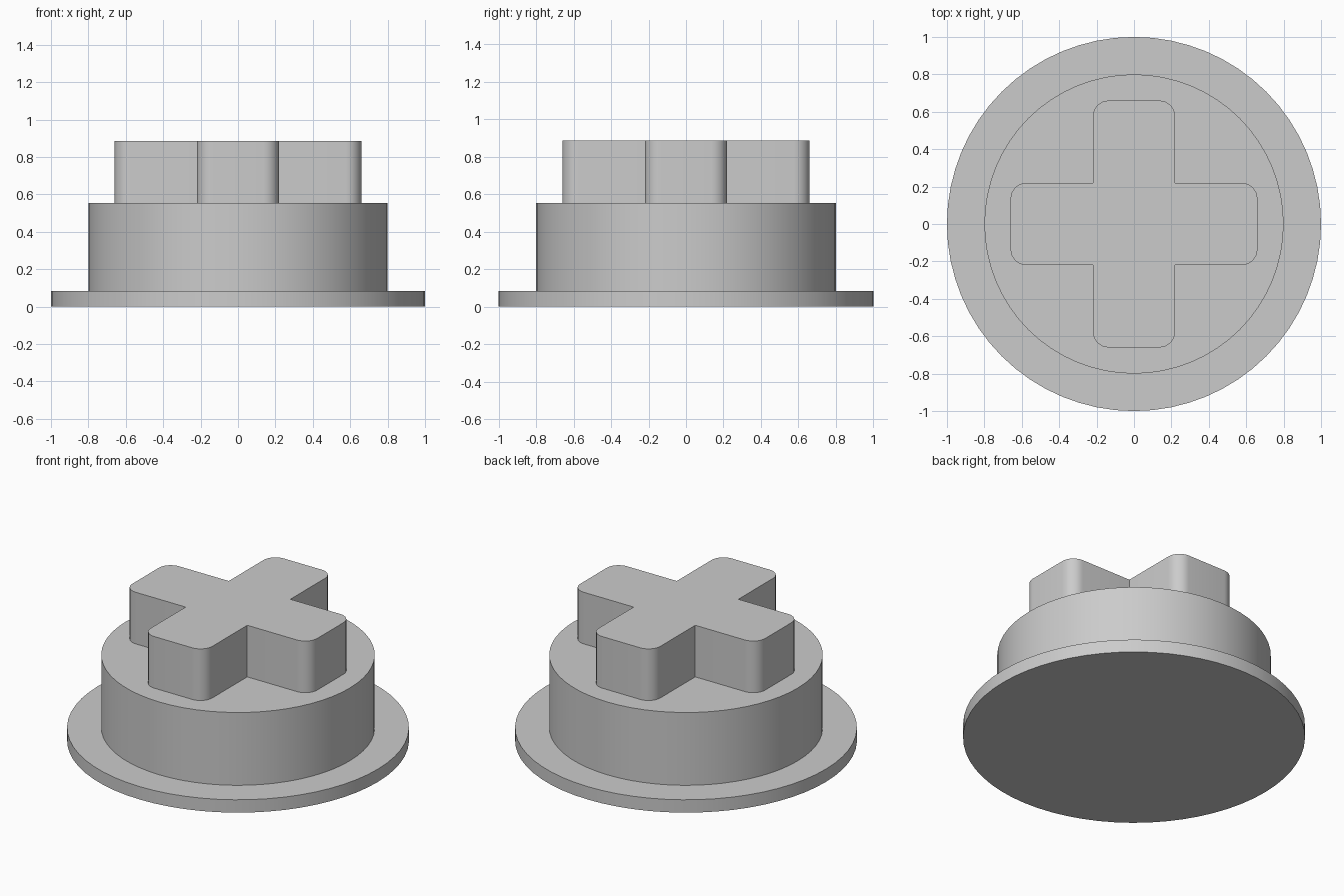
import bpy, bmesh
from math import cos, sin, pi, radians
from mathutils import Matrix, Vector

cube = bpy.data.objects.get("Cube")
if cube:
    bpy.data.objects.remove(cube, do_unlink=True)

# Single plain grey material
GREY = (0.6, 0.6, 0.6, 1)
grey = bpy.data.materials.new("plain grey")
grey.use_nodes = True
grey.diffuse_color = GREY
grey.node_tree.nodes["Principled BSDF"].inputs["Base Color"].default_value = GREY


def extrude_profile(name, points, bottom, top):
    """Raise a closed flat outline into a solid with smooth sides."""
    bm = bmesh.new()
    base = bm.faces.new([bm.verts.new((x, y, bottom)) for x, y in points])
    new = bmesh.ops.extrude_face_region(bm, geom=[base], use_keep_orig=True)
    raised = [g for g in new["geom"] if isinstance(g, bmesh.types.BMVert)]
    bmesh.ops.translate(bm, verts=raised, vec=(0, 0, top - bottom))
    bmesh.ops.recalc_face_normals(bm, faces=bm.faces)
    mesh = bpy.data.meshes.new(name)
    bm.to_mesh(mesh)
    bm.free()
    mesh.materials.append(grey)
    obj = bpy.data.objects.new(name, mesh)
    bpy.context.collection.objects.link(obj)
    bpy.ops.object.select_all(action="DESELECT")
    obj.select_set(True)
    bpy.context.view_layer.objects.active = obj
    bpy.ops.object.shade_smooth_by_angle(angle=radians(30))
    return obj


def circle(radius, sides=64):
    return [(radius * cos(2 * pi * i / sides), radius * sin(2 * pi * i / sides))
            for i in range(sides)]


def rounded_cross(reach, half_width, radius, steps=8):
    """Plus-shaped outline: rounded outer corners, sharp inner corners."""
    arm = []
    for side, start in ((-1, -pi / 2), (1, 0)):
        for i in range(steps + 1):
            a = start + pi / 2 * i / steps
            arm.append(Vector((reach - radius + radius * cos(a),
                               side * (half_width - radius) + radius * sin(a))))
    arm.append(Vector((half_width, half_width)))
    return [Matrix.Rotation(k * pi / 2, 2) @ p for k in range(4) for p in arm]


# Wide foot, round body and cross-shaped grip, stacked
extrude_profile("base_flange", circle(1.0), 0, 0.083)
extrude_profile("round_body", circle(0.8), 0.083, 0.553)
extrude_profile("cross_grip", rounded_cross(0.66, 0.22, 0.085), 0.553, 0.886)
